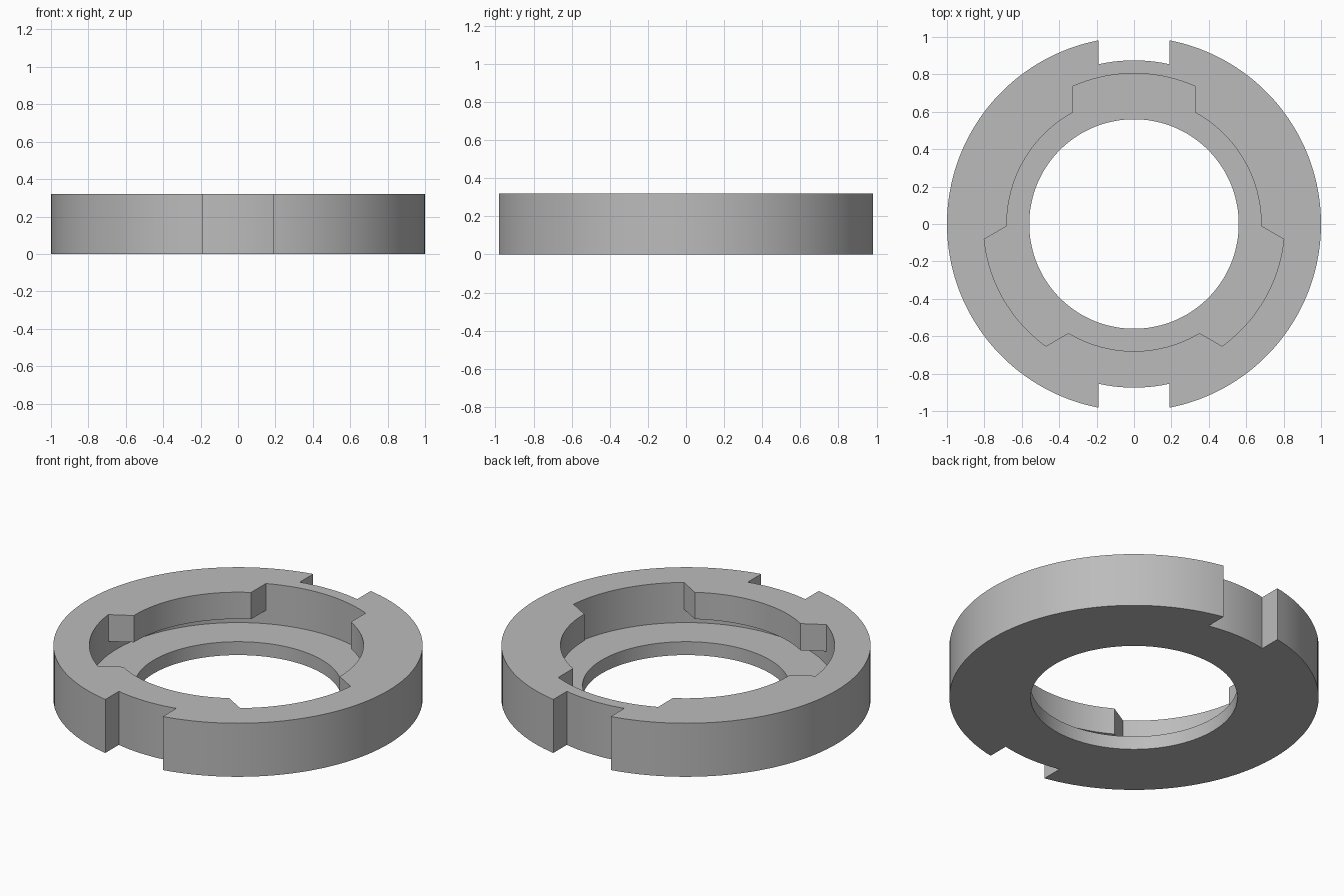
import bpy
import bmesh
from math import asin, sin, cos, radians, degrees

default_cube = bpy.data.objects.get("Cube")
if default_cube:
    bpy.data.objects.remove(default_cube)

HEIGHT, FLOOR, LIP_UNDERSIDE = 0.32, 0.08, 0.16
OUTER_R, NOTCH_R, NOTCH_HALF = 1.0, 0.875, 0.19
HOLE_R, LIP_R, POCKET_R, POCKET_HALF = 0.56, 0.68, 0.805, 0.33
POCKET_ANGLES = (90, 210, 330)


def polar(r, deg):
    return (r * cos(radians(deg)), r * sin(radians(deg)))


def arc(r, start, end, steps):
    return [polar(r, start + (end - start) * i / steps) for i in range(steps + 1)]


def pocket_radius(deg):
    """Lip radius, widened by a straight-sided pocket at three angles."""
    offset = min(abs((deg - c + 180) % 360 - 180) for c in POCKET_ANGLES)
    side = POCKET_HALF / max(sin(radians(min(offset, 90))), 0.01)
    return min(POCKET_R, max(LIP_R, side))


# Outer outline with a square notch at the back and the front
notch_in = degrees(asin(NOTCH_HALF / NOTCH_R))
notch_out = degrees(asin(NOTCH_HALF / OUTER_R))
outer = []
for centre in (90, 270):
    outer += arc(NOTCH_R, centre - notch_in, centre + notch_in, 10)
    outer += arc(OUTER_R, centre + notch_out, centre + 180 - notch_out, 64)

# Inner outlines share one set of angles that includes the pocket corners
angles = {i * 2.5 for i in range(144)}
for centre in POCKET_ANGLES:
    for r in (LIP_R, POCKET_R):
        corner = degrees(asin(POCKET_HALF / r))
        angles |= {(centre - corner) % 360, (centre + corner) % 360}
angles = sorted(angles)
hole = [polar(HOLE_R, a) for a in angles]
groove = [polar(POCKET_R, a) for a in angles]
lip = [polar(pocket_radius(a), a) for a in angles]

bm = bmesh.new()


def loop(points, z):
    return [bm.verts.new((x, y, z)) for x, y in points]


def bridge(a, b):
    for i in range(len(a)):
        bm.faces.new((a[i - 1], a[i], b[i], b[i - 1]))


def fill_between(a, b):
    edges = []
    for ring in (a, b):
        for i in range(len(ring)):
            pair = (ring[i - 1], ring[i])
            edges.append(bm.edges.get(pair) or bm.edges.new(pair))
    bmesh.ops.triangle_fill(bm, edges=edges, use_beauty=True)


# Outside wall
outer_low, outer_high = loop(outer, 0), loop(outer, HEIGHT)
bridge(outer_low, outer_high)

# Hole wall, floor, undercut groove, lip underside and lip wall
inside = [loop(hole, 0), loop(hole, FLOOR), loop(groove, FLOOR),
          loop(groove, LIP_UNDERSIDE), loop(lip, LIP_UNDERSIDE), loop(lip, HEIGHT)]
for lower, upper in zip(inside, inside[1:]):
    bridge(lower, upper)

# Bottom and top faces
fill_between(outer_low, inside[0])
fill_between(outer_high, inside[-1])
bmesh.ops.remove_doubles(bm, verts=bm.verts[:], dist=0.0001)
bmesh.ops.recalc_face_normals(bm, faces=bm.faces[:])

mesh = bpy.data.meshes.new("locking_ring")
bm.to_mesh(mesh)
bm.free()
ring = bpy.data.objects.new("locking_ring", mesh)
bpy.context.collection.objects.link(ring)

# Single grey material
grey = bpy.data.materials.new("plain grey")
grey.use_nodes = True
colour = (0.5, 0.5, 0.5, 1)
grey.diffuse_color = colour
grey.node_tree.nodes["Principled BSDF"].inputs["Base Color"].default_value = colour
mesh.materials.append(grey)

bpy.context.view_layer.objects.active = ring
ring.select_set(True)
bpy.ops.object.shade_smooth_by_angle(angle=radians(30))
